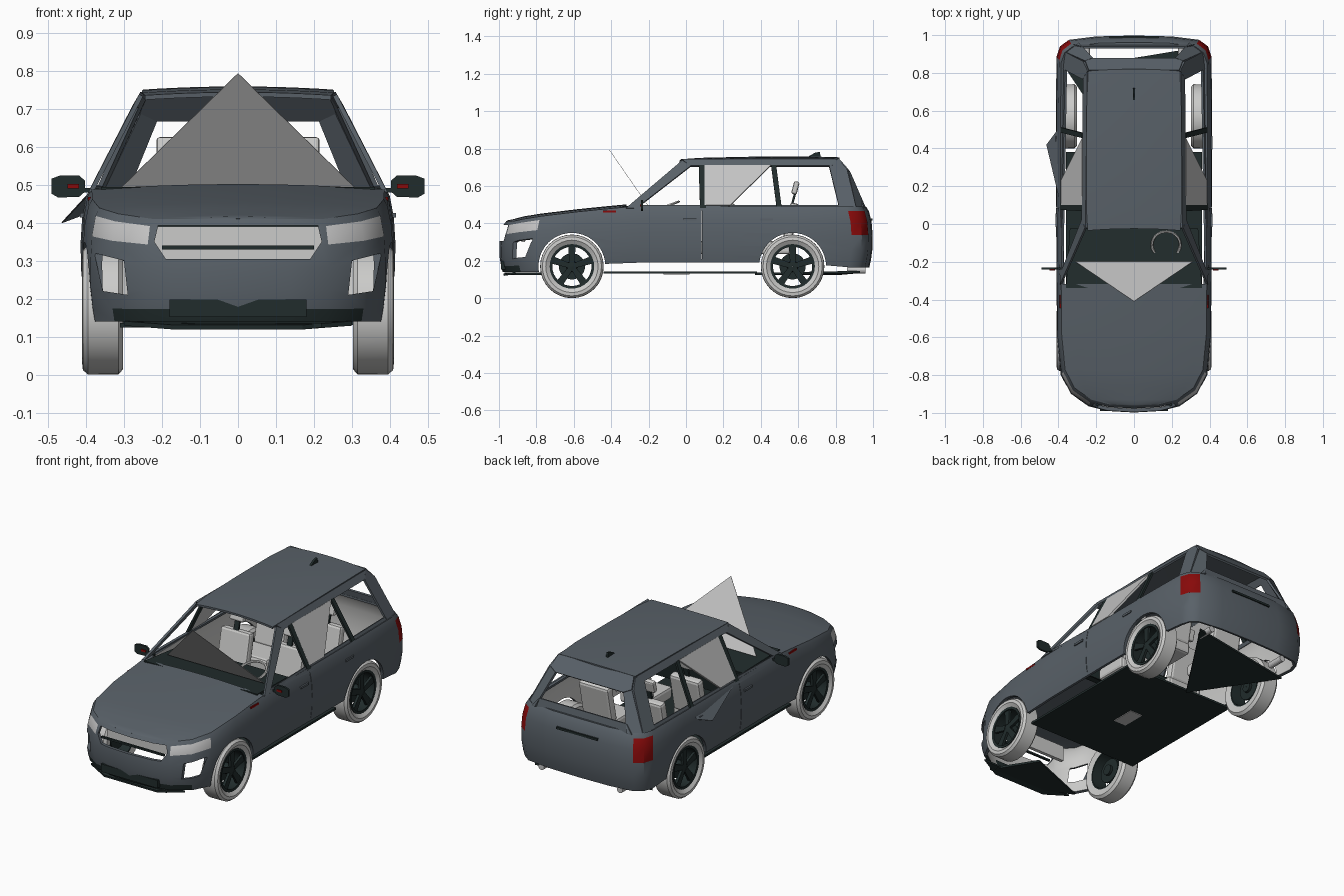
import bpy, bmesh, math
from mathutils import Matrix, Vector

if "Cube" in bpy.data.objects:
    bpy.data.objects.remove(bpy.data.objects["Cube"])


def material(name, r, g, b):
    m = bpy.data.materials.new(name)
    m.use_nodes = True
    m.diffuse_color = (r, g, b, 1)
    m.node_tree.nodes["Principled BSDF"].inputs["Base Color"].default_value = (r, g, b, 1)
    return m


slate = material("slate paint", 0.1, 0.12, 0.14)
dark = material("dark trim", 0.015, 0.025, 0.025)
pale = material("pale lining", 0.6, 0.6, 0.59)
lamp = material("lamp grey", 0.55, 0.55, 0.55)
red = material("red lens", 0.25, 0.003, 0.003)


def make(name, verts, faces, mats, indices=None):
    me = bpy.data.meshes.new(name)
    me.from_pydata(verts, [], faces)
    for m in mats:
        me.materials.append(m)
    for p, i in zip(me.polygons, indices or []):
        p.material_index = i
    ob = bpy.data.objects.new(name, me)
    bpy.context.collection.objects.link(ob)
    return ob


def activate(ob):
    bpy.ops.object.select_all(action="DESELECT")
    ob.select_set(True)
    bpy.context.view_layer.objects.active = ob


def apply_mod(ob, kind, **settings):
    mod = ob.modifiers.new(kind, kind)
    for key, value in settings.items():
        setattr(mod, key, value)
    activate(ob)
    bpy.ops.object.modifier_apply(modifier=mod.name)


def smooth(ob):
    activate(ob)
    bpy.ops.object.shade_smooth_by_angle(angle=math.radians(35))


def plate(name, pts, mat, t=0.012):
    ob = make(name, pts, [list(range(len(pts)))], [mat])
    apply_mod(ob, "SOLIDIFY", thickness=t, offset=0)


def both(name, pts, mat):
    for label, s in (("left", 1), ("right", -1)):
        plate(label + "_" + name, [(s * x, y, z) for x, y, z in pts], mat)


def box(name, loc, size, mat, tilt=0, bevel=0):
    bm = bmesh.new()
    bmesh.ops.create_cube(bm, size=1, matrix=Matrix.Translation(loc)
                          @ Matrix.Rotation(math.radians(tilt), 4, "X") @ Matrix.Diagonal((*size, 1)))
    if bevel:
        bmesh.ops.bevel(bm, geom=bm.edges[:], offset=bevel, segments=2, affect="EDGES", profile=0.5)
    ob = make(name, [], [], [mat])
    bm.to_mesh(ob.data)
    bm.free()
    return ob


def lathe(name, profile, loc, mat, side, seg=32):
    # profile of (radius, x) turned about the x axis
    verts, faces, n = [], [], len(profile)
    for k in range(seg):
        a = 2 * math.pi * k / seg
        verts += [(loc[0] + side * x, loc[1] + r * math.cos(a), loc[2] + r * math.sin(a)) for r, x in profile]
    for k in range(seg):
        q = (k + 1) % seg
        faces += [(k * n + i, k * n + i + 1, q * n + i + 1, q * n + i) for i in range(n - 1)]
    smooth(make(name, verts, faces, [mat]))


def clamp(v):
    return max(0.0, min(1.0, v))


# Lower body: plan outline stacked over height levels
outline = [(0, -0.998), (0.14, -0.99), (0.24, -0.965), (0.335, -0.9), (0.388, -0.8), (0.408, -0.6),
           (0.41, -0.25), (0.414, 0.2), (0.414, 0.6), (0.41, 0.885), (0.392, 0.94), (0.345, 0.975),
           (0.2, 0.993), (0, 0.998)]
loop = outline + [(-x, y) for x, y in outline[-2:0:-1]]
levels = [(0, 0.97), (0.12, 0.985), (0.3, 0.998), (0.53, 1), (0.75, 0.99), (0.93, 0.965), (1, 0.94)]


def top_z(y):
    return 0.41 + 0.08 * clamp((y + 0.95) / 0.65) ** 0.7


def low_z(y):
    return 0.19 - 0.05 * clamp((-0.55 - y) / 0.2) - 0.025 * clamp((y - 0.6) / 0.2)


def wall(x, y, f, s):
    return (x * s, y * (0.4 + 0.6 * s), low_z(y) + f * (top_z(y) - low_z(y)))


verts = [wall(x, y, f, s) for f, s in levels for x, y in loop]
n, faces, tags = len(loop), [], []
for k in range(len(levels) - 1):
    for i in range(n):
        j = (i + 1) % n
        faces.append((k * n + i, k * n + j, k * n + n + j, k * n + n + i))
        cx, cy = abs(loop[i][0] + loop[j][0]) / 2, (loop[i][1] + loop[j][1]) / 2
        tag = 0
        if k == 4 and cy < -0.8 and cx > 0.24:
            tag = 1
        elif k in (3, 4) and cy > 0.87 and cx > 0.34:
            tag = 2
        elif k == 0 and cy < -0.9:
            tag = 3
        tags.append(tag)
body = make("lower_body", verts, faces, [slate, lamp, red, dark, pale], tags)
apply_mod(body, "SOLIDIFY", thickness=0.018, offset=-1, material_offset=4)


# Openings: wheel arches, grille, corner vents, door gaps
def prism(pts, y0, y1):
    m = len(pts)
    ob = make("cutter", [(x, y, z) for y in (y0, y1) for x, z in pts],
              [list(range(m)), list(range(2 * m - 1, m - 1, -1))]
              + [(i, i + m, (i + 1) % m + m, (i + 1) % m) for i in range(m)], [slate])
    bm = bmesh.new()
    bm.from_mesh(ob.data)
    bmesh.ops.recalc_face_normals(bm, faces=bm.faces)
    bm.to_mesh(ob.data)
    bm.free()
    return ob


axles = (-0.61, 0.57)
cutters = []
for y in axles:
    bpy.ops.mesh.primitive_cylinder_add(vertices=40, radius=0.179, depth=1.2, location=(0, y, 0.17),
                                        rotation=(0, math.pi / 2, 0))
    cutters.append(bpy.context.object)
cutters.append(prism([(-0.21, 0.392), (-0.22, 0.35), (-0.19, 0.305), (0.19, 0.305), (0.22, 0.35), (0.21, 0.392)],
                     -1.1, -0.87))
for s in (1, -1):
    cutters.append(prism([(s * 0.29, 0.21), (s * 0.355, 0.22), (s * 0.378, 0.32), (s * 0.3, 0.3)], -1.1, -0.82))
cutters.append(box("cutter", (0, 0.085, 0.34), (1, 0.003, 0.26), slate))
for c in cutters:
    c.hide_render = True
    apply_mod(body, "BOOLEAN", operation="DIFFERENCE", solver="EXACT", object=c)
    bpy.data.objects.remove(c)
smooth(body)


# Crowned panels: hood and roof
def panel(name, rows, crown, cols=12):
    verts, faces = [], []
    for half, y, z, bow in rows:
        for c in range(cols + 1):
            u = 2 * c / cols - 1
            verts.append((u * half, y + bow * (1 - u * u), z + crown * (1 - u * u) * min(1, half / 0.3)))
    for r in range(len(rows) - 1):
        for c in range(cols):
            a = r * (cols + 1) + c
            faces.append((a, a + 1, a + cols + 2, a + cols + 1))
    ob = make(name, verts, faces, [slate])
    apply_mod(ob, "SOLIDIFY", thickness=0.012, offset=-1)
    smooth(ob)


hood_rows = []
for x, y in outline[:6] + [(0.409, -0.45), (0.41, -0.33)]:
    px, py, pz = wall(x, y, 1, 0.94)
    hood_rows.append((max(px, 0.01), py, pz, 0))
panel("hood", hood_rows, 0.014)
panel("roof", [(0.245, -0.035, 0.735, 0.01), (0.252, 0.08, 0.742, 0), (0.252, 0.35, 0.748, 0),
               (0.25, 0.65, 0.75, 0), (0.242, 0.81, 0.745, 0.01)], 0.01)


# Cabin sides: pillars and rails laid on the leaning glass plane
def side(y, z):
    k = (z - 0.48) / 0.26
    x = 0.387 - 0.135 * k + 0.02 * k * (1 - k)
    return (x * (1 - 0.07 * clamp((y - 0.72) / 0.16)), y, z)


def frame(name, pts, mat):
    both(name, [side(y, z) for y, z in pts], mat)


frame("front_pillar", [(-0.32, 0.48), (-0.265, 0.48), (0.025, 0.705), (-0.02, 0.735)], slate)
frame("roof_rail", [(-0.02, 0.74), (0.02, 0.705), (0.78, 0.705), (0.805, 0.74)], slate)
frame("middle_pillar", [(0.075, 0.48), (0.108, 0.48), (0.1, 0.71), (0.068, 0.71)], dark)
frame("back_door_pillar", [(0.485, 0.48), (0.512, 0.48), (0.482, 0.71), (0.455, 0.71)], dark)
frame("rear_side_pillar", [(0.82, 0.48), (0.91, 0.48), (0.86, 0.69), (0.81, 0.742), (0.765, 0.705)], slate)
frame("belt_strip", [(-0.27, 0.478), (0.84, 0.478), (0.84, 0.497), (-0.25, 0.497)], slate)
frame("window_shard", [(0.1, 0.495), (0.235, 0.495), (0.455, 0.71), (0.1, 0.71)], lamp)

# Tailgate frame round the open rear window
both("tailgate_pillar", [(0.358, 0.905, 0.48), (0.29, 0.955, 0.485), (0.215, 0.875, 0.67), (0.258, 0.86, 0.69)], slate)
plate("tailgate_header", [(-0.24, 0.812, 0.745), (0.24, 0.812, 0.745), (0.258, 0.86, 0.69), (0.215, 0.875, 0.67),
                          (-0.215, 0.875, 0.67), (-0.258, 0.86, 0.69)], slate)
plate("tailgate_sill", [(-0.32, 0.945, 0.48), (0.32, 0.945, 0.48), (0.28, 0.935, 0.53), (-0.28, 0.935, 0.53)], slate)
plate("tailgate_ledge", [(-0.32, 0.935, 0.487), (-0.18, 0.958, 0.487), (0.18, 0.958, 0.487), (0.32, 0.935, 0.487)], slate)
box("tailgate_grip", (0, 0.99, 0.42), (0.26, 0.012, 0.012), dark)
plate("roof_fin", [(0, 0.65, 0.755), (0, 0.72, 0.755), (0, 0.715, 0.782), (0, 0.69, 0.778)], dark)

# Loose panels
plate("windscreen_shard", [(-0.31, -0.2, 0.49), (0.31, -0.2, 0.49), (0, -0.41, 0.793)], lamp, 0.002)
plate("door_splinter", [(-0.385, 0.09, 0.485), (-0.385, 0.5, 0.485), (-0.41, 0.49, 0.42), (-0.463, 0.42, 0.4)], slate, 0.003)

# Underside
plate("floor", [(-0.36, -0.44, 0.137), (0.36, -0.44, 0.137), (0.36, 0.38, 0.137), (-0.36, 0.38, 0.137)], dark)
box("floor_cover", (0, -0.05, 0.13), (0.08, 0.14, 0.006), lamp)
plate("rear_tray", [(0.31, 0.93, 0.14), (-0.36, 0.82, 0.13), (-0.06, 0.37, 0.13)], dark)
plate("front_tray", [(0.07, -0.72, 0.13), (-0.31, -0.87, 0.13), (-0.1, -0.97, 0.13), (0.22, -0.96, 0.13)], dark)
plate("front_lip", [(-0.3, -0.91, 0.135), (0.3, -0.91, 0.135), (0.17, -0.975, 0.125), (-0.17, -0.975, 0.125)], dark)

# Nose internals
box("radiator", (0, -0.87, 0.345), (0.44, 0.02, 0.09), pale)
box("grille_bar", (0, -0.955, 0.335), (0.4, 0.012, 0.01), dark)
box("lower_grille", (0, -0.972, 0.175), (0.36, 0.036, 0.045), dark)

# Cabin interior
plate("dashboard", [(-0.36, -0.34, 0.488), (0.36, -0.34, 0.488), (0.34, -0.03, 0.465), (-0.34, -0.03, 0.465)], dark)
plate("dashboard_face", [(-0.34, -0.03, 0.465), (0.34, -0.03, 0.465), (0.34, -0.06, 0.3), (-0.34, -0.06, 0.3)], dark)
bpy.ops.mesh.primitive_torus_add(location=(0.17, -0.11, 0.49), rotation=(math.radians(20), 0, 0), major_radius=0.075,
                                 minor_radius=0.007, major_segments=24, minor_segments=6)
wheel = bpy.context.object
wheel.name = "steering_wheel"
wheel.data.materials.append(pale)
for s, label in ((1, "left"), (-1, "right")):
    for row, y in (("front", 0.16), ("rear", 0.5)):
        tag = label + "_" + row
        box(tag + "_seat_cushion", (s * 0.17, y - 0.04, 0.27), (0.2, 0.2, 0.07), pale, bevel=0.015)
        box(tag + "_seat_back", (s * 0.17, y + 0.06, 0.4), (0.19, 0.05, 0.22), pale, -12, 0.015)
        box(tag + "_headrest", (s * 0.17, y + 0.085, 0.59), (0.09, 0.03, 0.07), pale, -15, 0.01)
        box(tag + "_headrest_post", (s * 0.17, y + 0.075, 0.53), (0.03, 0.012, 0.08), dark, -15)

    # Door mirror, fender marker, handles, exhaust
    cx = s * 0.448
    plate(label + "_mirror", [(cx + s * a, -0.235, 0.496 + b) for a, b in
          ((-0.045, -0.015), (-0.03, -0.028), (0.025, -0.03), (0.042, -0.02), (0.042, 0.02), (0.02, 0.028),
           (-0.03, 0.028), (-0.045, 0.015))], dark)
    box(label + "_mirror_light", (cx - s * 0.015, -0.243, 0.496), (0.03, 0.004, 0.012), red)
    box(label + "_mirror_arm", (s * 0.392, -0.235, 0.485), (0.05, 0.012, 0.012), dark)
    box(label + "_fender_marker", (s * 0.391, -0.41, 0.463), (0.008, 0.07, 0.01), red)
    for row, y in (("front", 0.02), ("rear", 0.43)):
        box(label + "_" + row + "_handle", (s * 0.41, y, 0.42), (0.01, 0.07, 0.012), slate)
    bpy.ops.mesh.primitive_cylinder_add(vertices=16, radius=0.018, depth=0.1, location=(s * 0.25, 0.91, 0.15),
                                        rotation=(math.pi / 2, 0, 0))
    bpy.context.object.name = label + "_exhaust"
    bpy.context.object.data.materials.append(lamp)

    # Wheels: tyre, rim barrel, hub and five spokes
    for row, y in (("front", axles[0]), ("rear", axles[1])):
        tag, hub = label + "_" + row, (0, y, 0.17)
        lathe(tag + "_tyre", [(0.118, 0.395), (0.14, 0.41), (0.158, 0.408), (0.169, 0.395), (0.17, 0.315),
                              (0.155, 0.302), (0.118, 0.308)], hub, pale, s)
        lathe(tag + "_rim", [(0.105, 0.398), (0.119, 0.4), (0.119, 0.308), (0.11, 0.308), (0.105, 0.398)], hub, dark, s)
        lathe(tag + "_hub", [(0.001, 0.392), (0.025, 0.39), (0.03, 0.37), (0.03, 0.32), (0.001, 0.32)], hub, dark, s, 20)
        lathe(tag + "_brake", [(0.02, 0.345), (0.07, 0.345), (0.07, 0.335), (0.02, 0.335)], hub, dark, s)
        for k in range(5):
            a = 2 * math.pi * k / 5 + math.pi / 2
            out, across = Vector((0, math.cos(a), math.sin(a))), Vector((0, -math.sin(a), math.cos(a)))
            base = Vector((s * 0.385, y, 0.17))
            plate(tag + "_spoke", [base + out * r + across * w for r, w in
                                   ((0.02, -0.014), (0.11, -0.02), (0.11, 0.02), (0.02, 0.014))], dark, 0.015)
